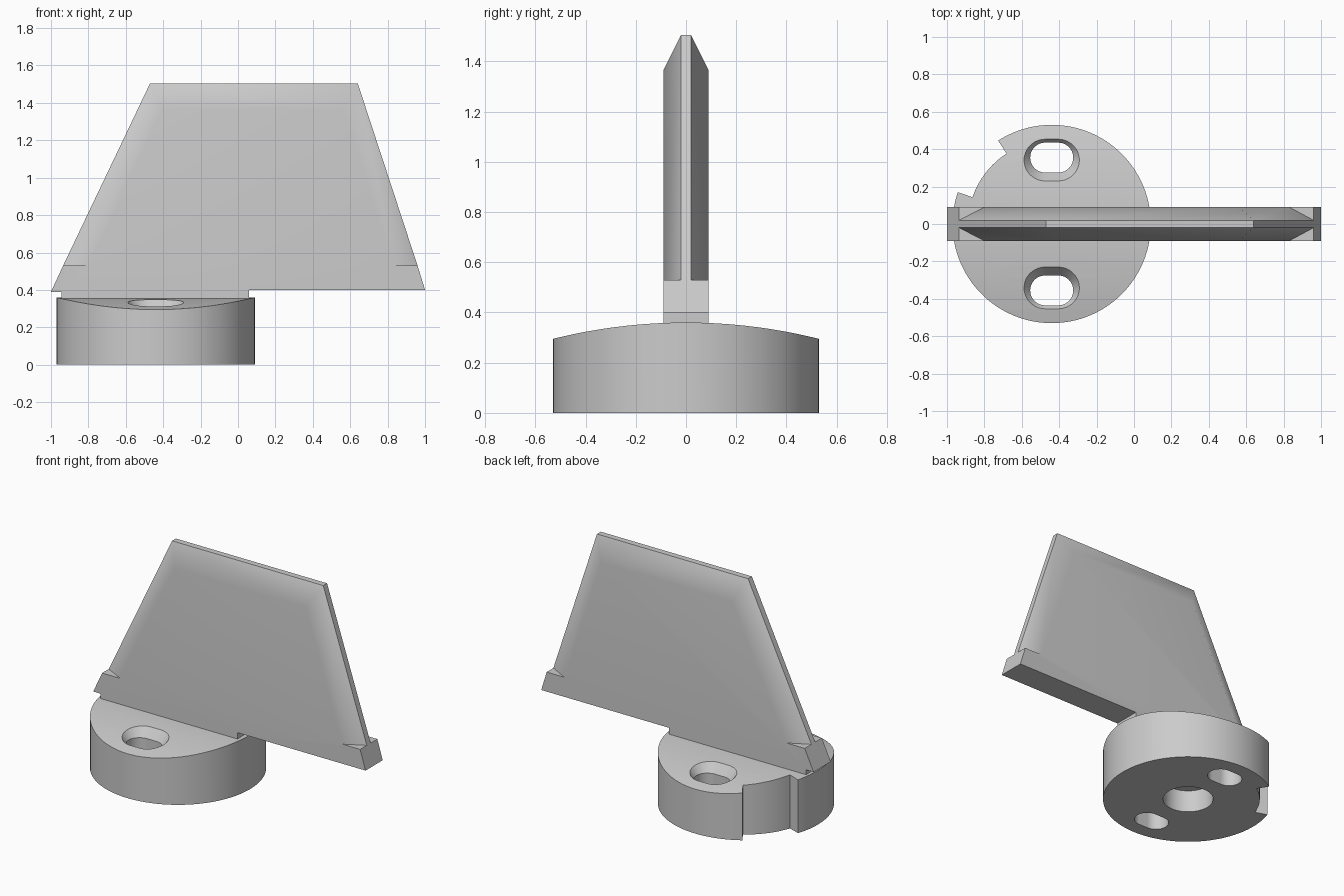
import bpy, bmesh, math

if "Cube" in bpy.data.objects:
    bpy.data.objects.remove(bpy.data.objects["Cube"])

GREY = (0.6, 0.6, 0.6, 1)
grey = bpy.data.materials.new("plain grey")
grey.use_nodes = True
grey.diffuse_color = GREY
grey.node_tree.nodes["Principled BSDF"].inputs["Base Color"].default_value = GREY

CX, R = -0.44, 0.53      # centre and radius of the base
CROWN = 2.19             # radius of the crowned top


def add_object(name, bm):
    bmesh.ops.recalc_face_normals(bm, faces=bm.faces)
    mesh = bpy.data.meshes.new(name)
    bm.to_mesh(mesh)
    bm.free()
    mesh.materials.append(grey)
    obj = bpy.data.objects.new(name, mesh)
    bpy.context.collection.objects.link(obj)
    return obj


def loft(name, layers):
    """Closed solid through equal-length rings of 3D points."""
    bm = bmesh.new()
    rings = [[bm.verts.new(p) for p in ring] for ring in layers]
    bm.faces.new(rings[0])
    bm.faces.new(rings[-1])
    for a, b in zip(rings, rings[1:]):
        for i in range(len(a)):
            j = (i + 1) % len(a)
            bm.faces.new((a[i], a[j], b[j], b[i]))
    return add_object(name, bm)


def arc(cx, cy, r, start, end, n):
    angles = [math.radians(start + (end - start) * i / n) for i in range(n + 1)]
    return [(cx + r * math.cos(a), cy + r * math.sin(a)) for a in angles]


def circle(cx, cy, r, n=128):
    return arc(cx, cy, r, 0, 360, n)[:-1]


def at_z(points, z):
    return [(x, y, z) for x, y in points]


def apply_all(obj):
    bpy.ops.object.select_all(action='DESELECT')
    obj.select_set(True)
    bpy.context.view_layer.objects.active = obj
    for mod in list(obj.modifiers):
        bpy.ops.object.modifier_apply(modifier=mod.name)


def boolean(obj, cutter, operation='DIFFERENCE'):
    mod = obj.modifiers.new("cut", 'BOOLEAN')
    mod.operation, mod.solver, mod.object = operation, 'EXACT', cutter
    apply_all(obj)
    bpy.data.objects.remove(cutter)


def smooth(obj, degrees):
    apply_all(obj)
    bpy.ops.object.shade_smooth_by_angle(angle=math.radians(degrees))
    mod = obj.modifiers.new("weighted normals", 'WEIGHTED_NORMAL')
    mod.keep_sharp = True


# Round base with a crowned top
disc = circle(CX, 0, R)
base = loft("base", [at_z(disc, 0), at_z(disc, 0.5)])
barrel = circle(0, 0.36 - CROWN, CROWN, 240)
boolean(base, loft("crown_cutter", [[(x, y, z) for y, z in barrel] for x in (-2, 2)]),
        'INTERSECT')

# Notch in the rim
notch = arc(CX, 0, 0.447, 122.7, 161.3, 16) + arc(CX, 0, 0.7, 161.3, 122.7, 16)
boolean(base, loft("notch_cutter", [at_z(notch, -0.1), at_z(notch, 0.6)]))

# Blind hole underneath
hole = circle(CX, 0, 0.156, 64)
boolean(base, loft("hole_cutter", [at_z(hole, -0.1), at_z(hole, 0.15)]))

# Countersunk slots
for side in (-1, 1):
    def slot(r):
        y = side * 0.355
        return arc(CX + 0.035, y, r, -90, 90, 20) + arc(CX - 0.035, y, r, 90, 270, 20)
    boolean(base, loft("slot_cutter", [at_z(slot(0.08), -0.1), at_z(slot(0.08), 0.288),
                                       at_z(slot(0.17), 0.408)]))
smooth(base, 30)

# Fin with rail and stem: one half, then mirrored
W, T = -0.09, -0.02      # half widths of the rail and of the thin edge
under = [(-1, 0.39), (-0.945, 0.39), (-0.945, 0.33), (0.06, 0.33), (0.06, 0.4), (1, 0.4)]
rail_r, rail_l = (0.96, 0.53), (-0.935, 0.53)
inner = [(0.83, 0.53), (0.56, 1.365), (-0.40, 1.365), (-0.80, 0.53)]
outer = [rail_r, (0.64, 1.505), (-0.47, 1.505), rail_l]

bm = bmesh.new()
verts = {}


def face(*points):
    """Face from ((x, z), y) points, sharing equal vertices."""
    corners = []
    for (x, z), y in points:
        key = (x, y, z)
        if key not in verts:
            verts[key] = bm.verts.new(key)
        corners.append(verts[key])
    bm.faces.new(corners)


# Side face, ledges on the rail and rail ends
face(*[(p, W) for p in under + [rail_r] + inner + [rail_l]])
for end, ledge, tip in ((rail_l, inner[3], under[0]), (rail_r, inner[0], under[-1])):
    face((end, W), (ledge, W), (end, T))
    face((tip, W), (end, W), (end, T), (end, 0), (tip, 0))
# Underside
for a, b in zip(under, under[1:]):
    face((a, W), (b, W), (b, 0), (a, 0))
# Chamfers and thin edge
for i in range(3):
    face((inner[i], W), (inner[i + 1], W), (outer[i + 1], T), (outer[i], T))
    face((outer[i], T), (outer[i + 1], T), (outer[i + 1], 0), (outer[i], 0))
fin = add_object("fin", bm)
# Outward check on the open half: the side face must look towards the front
if min(fin.data.polygons, key=lambda p: p.center.y).normal.y > 0:
    fin.data.flip_normals()
mirror = fin.modifiers.new("mirror", 'MIRROR')
mirror.use_axis = (False, True, False)
smooth(fin, 33)
